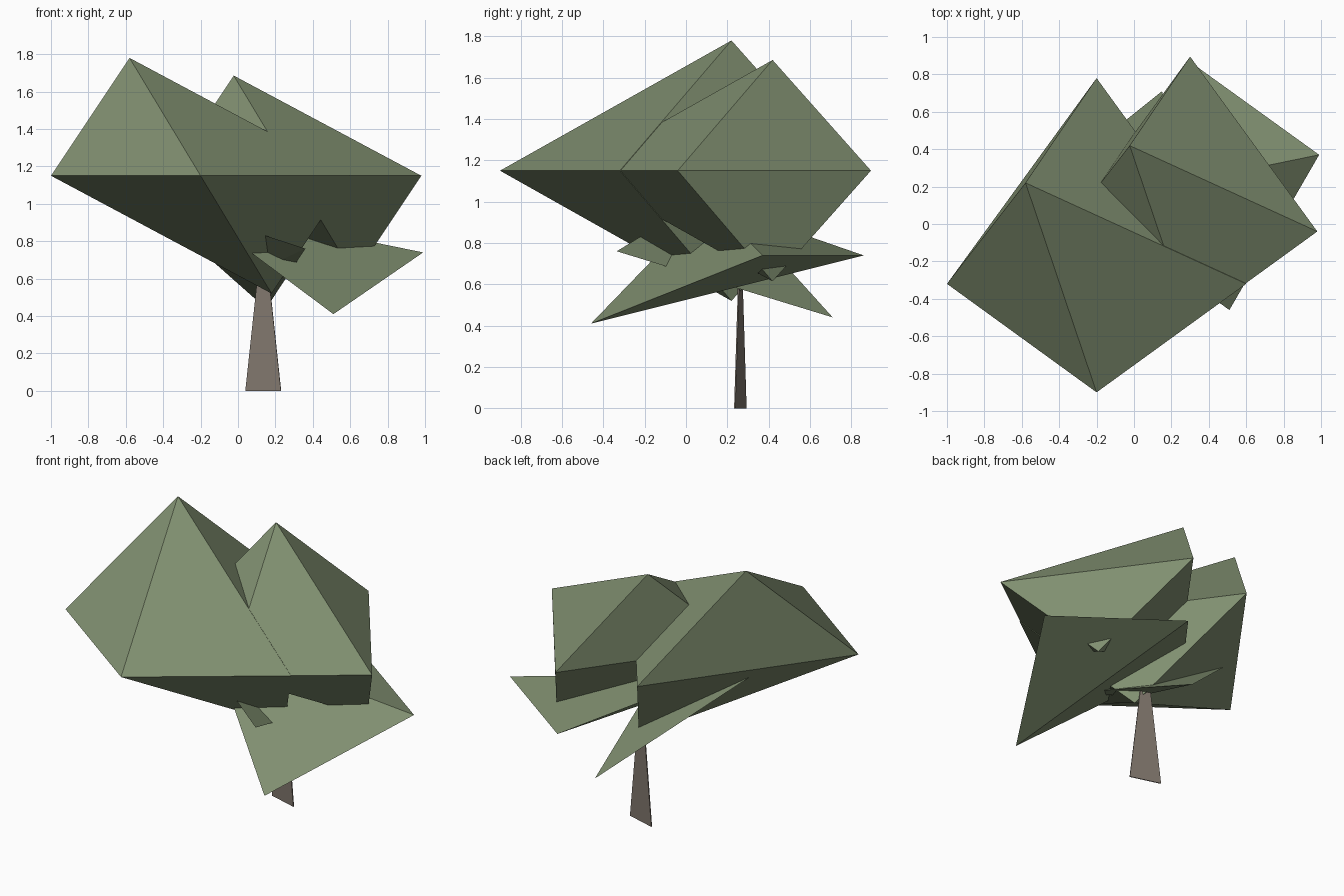
import bpy, bmesh
from mathutils import Vector

if "Cube" in bpy.data.objects:
    bpy.data.objects.remove(bpy.data.objects["Cube"])


def material(name, rgb):
    m = bpy.data.materials.new(name)
    m.diffuse_color = (*rgb, 1)
    m.use_nodes = True
    m.node_tree.nodes["Principled BSDF"].inputs["Base Color"].default_value = m.diffuse_color
    return m


leaf = material("leaf_green", (0.216, 0.275, 0.162))
bark = material("bark_brown", (0.220, 0.185, 0.155))


def hull(name, points, mat):
    """Flat-faced closed solid around a few corner points."""
    bm = bmesh.new()
    for p in points:
        bm.verts.new(p)
    bmesh.ops.convex_hull(bm, input=bm.verts)
    bmesh.ops.recalc_face_normals(bm, faces=bm.faces)
    me = bpy.data.meshes.new(name)
    bm.to_mesh(me)
    bm.free()
    me.materials.append(mat)
    ob = bpy.data.objects.new(name, me)
    bpy.context.collection.objects.link(ob)
    return ob


# Kite-shaped crown: four-cornered rim with a skewed peak and a skewed tip
CROWN = [(-0.8, 0, 0), (0, -0.58, 0), (0.8, 0, 0), (0, 1.1, 0),
         (-0.38, 0.54, 0.63), (0.38, 0.54, -0.63)]


def crown(name, origin, size):
    hull(name, [Vector(origin) + Vector(p) * size for p in CROWN], leaf)


crown("large_crown", (-0.2, -0.32, 1.15), 1.0)
crown("small_crown", (0.3, -0.04, 1.15), 0.85)

# Lower leaf clumps: pointed four-cornered wedges tucked under the crowns
hull("right_lower_clump", [(0.99, 0.37, 0.74), (0.31, 0.86, 0.74),
                           (0.51, -0.46, 0.41), (-0.28, 0.11, 1.0)], leaf)
hull("back_lower_clump", [(0.15, 0.71, 0.44), (0.36, -0.335, 0.76),
                          (-0.55, 0.15, 1.06), (0.08, 0.17, 0.63)], leaf)

# Trunk: thin blade that tapers upward
along = Vector((0.19, -0.055, 0)).normalized()
across = Vector((0.055, 0.19, 0)).normalized() * 0.003
trunk = []
for z, half in ((0, 0.099), (0.62, 0.03)):
    for side in (-1, 1):
        for face in (-1, 1):
            trunk.append(Vector((0.135, 0.263, z)) + along * half * side + across * face)
hull("trunk", trunk, bark)
